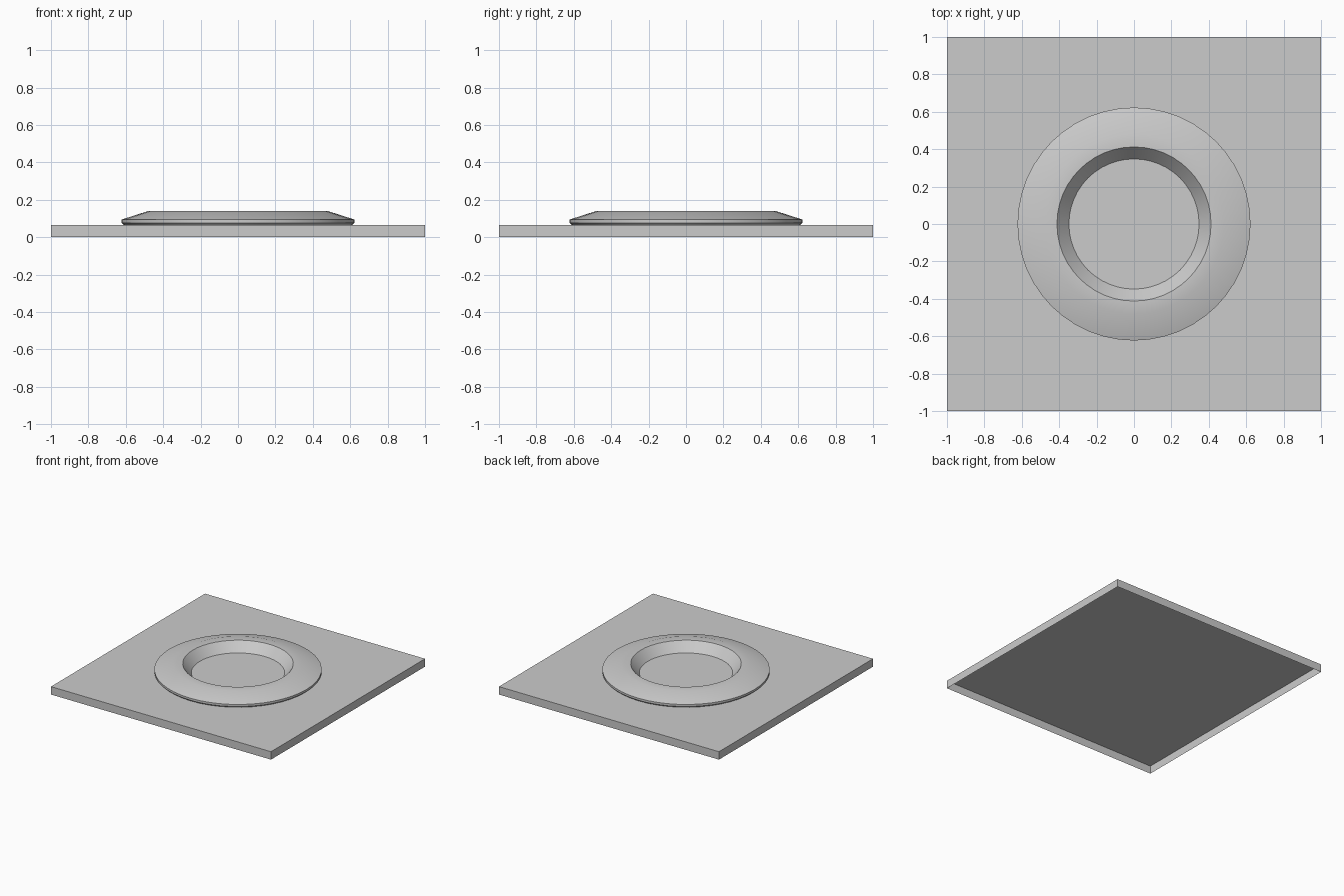
import bpy, bmesh, math

if "Cube" in bpy.data.objects:
    bpy.data.objects.remove(bpy.data.objects["Cube"])

PLATE_TOP = 0.065
SEGMENTS = 48


def make_object(name, bm):
    mesh = bpy.data.meshes.new(name)
    bm.to_mesh(mesh)
    bm.free()
    obj = bpy.data.objects.new(name, mesh)
    bpy.context.collection.objects.link(obj)
    return obj


# Square base plate: a shell with an open underside
bm = bmesh.new()
bmesh.ops.create_cube(bm, size=1)
bmesh.ops.scale(bm, vec=(2, 2, PLATE_TOP), verts=bm.verts)
bmesh.ops.translate(bm, vec=(0, 0, PLATE_TOP / 2), verts=bm.verts)
bm.normal_update()
bmesh.ops.delete(bm, geom=[f for f in bm.faces if f.normal.z < -0.5], context='FACES_ONLY')
make_object("base_plate", bm)

# Raised ring: (radius, height) profile spun about the vertical axis
profile = [(0.61, PLATE_TOP), (0.623, 0.077), (0.623, 0.094),
           (0.48, 0.14), (0.412, 0.14), (0.348, PLATE_TOP)]
bm = bmesh.new()
verts = [bm.verts.new((r, 0, z)) for r, z in profile]
edges = [bm.edges.new(pair) for pair in zip(verts, verts[1:])]
bmesh.ops.spin(bm, geom=verts + edges, axis=(0, 0, 1), cent=(0, 0, 0),
               angle=math.tau, steps=SEGMENTS)
bmesh.ops.remove_doubles(bm, verts=bm.verts, dist=1e-4)
bmesh.ops.recalc_face_normals(bm, faces=bm.faces)
if sum(f.normal.z for f in bm.faces) < 0:
    bmesh.ops.reverse_faces(bm, faces=bm.faces)
ring = make_object("raised_ring", bm)

bpy.context.view_layer.objects.active = ring
ring.select_set(True)
bpy.ops.object.shade_smooth_by_angle(angle=math.radians(30))
